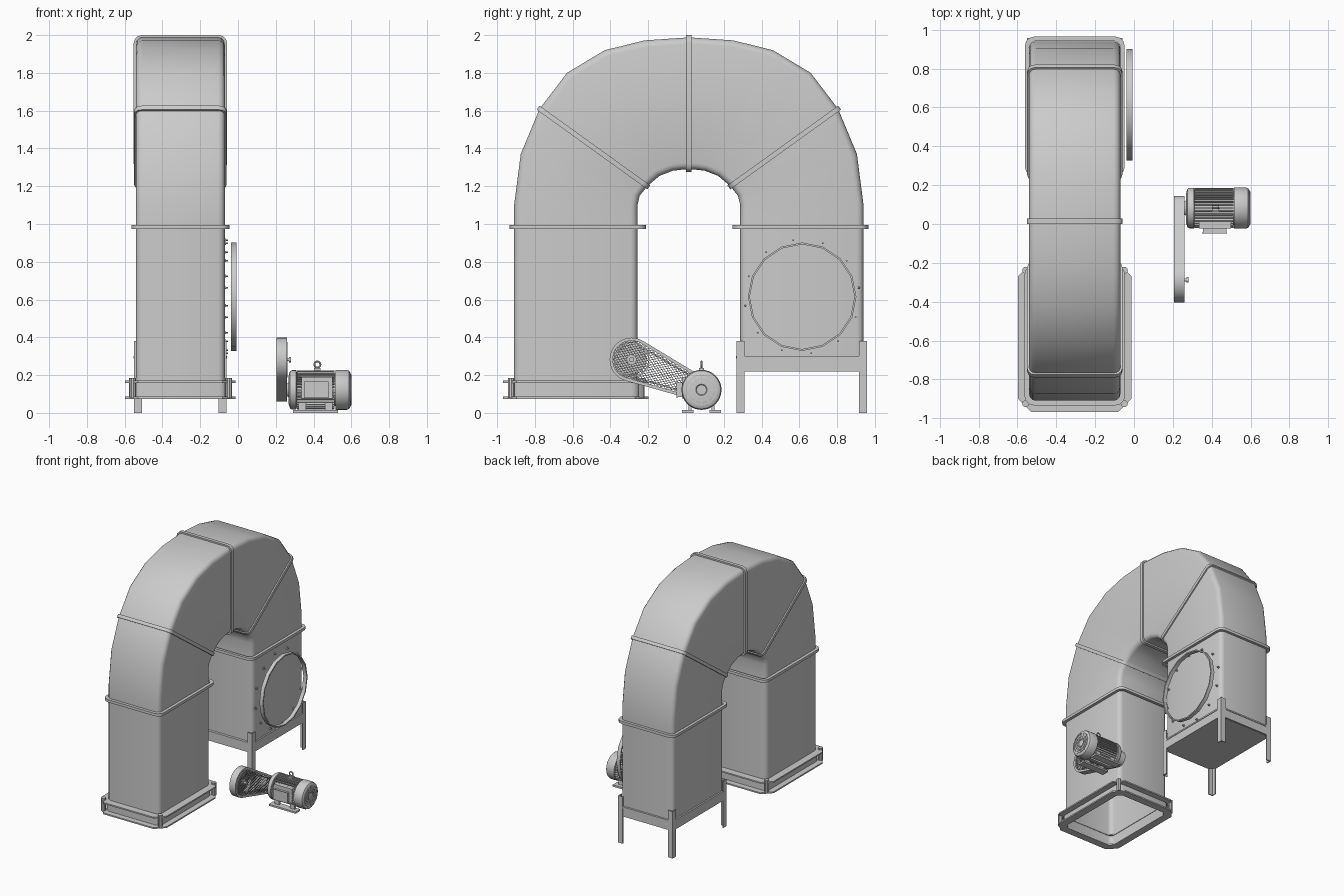
import bpy, bmesh, math
from mathutils import Vector as V
from mathutils.geometry import convex_hull_2d

if "Cube" in bpy.data.objects:
    bpy.data.objects.remove(bpy.data.objects["Cube"])

X0, X1, MID = -0.54, -0.07, 0.015       # duct sides and arch mirror plane


def finish(name, bm, smooth=True):
    bmesh.ops.recalc_face_normals(bm, faces=bm.faces)
    me = bpy.data.meshes.new(name)
    bm.to_mesh(me)
    bm.free()
    ob = bpy.data.objects.new(name, me)
    bpy.context.collection.objects.link(ob)
    if smooth:
        bpy.ops.object.select_all(action='DESELECT')
        ob.select_set(True)
        bpy.context.view_layer.objects.active = ob
        bpy.ops.object.shade_smooth_by_angle(angle=math.radians(32))
    return ob


def add_loft(bm, loops, wrap=False, caps=(False, False)):
    rows = [[bm.verts.new(p) for p in lp] for lp in loops]
    n = len(rows[0])
    pairs = list(zip(rows, rows[1:])) + ([(rows[-1], rows[0])] if wrap else [])
    for a, b in pairs:
        for i in range(n):
            j = (i + 1) % n
            bm.faces.new((a[i], a[j], b[j], b[i]))
    if caps[0]:
        bm.faces.new(rows[0])
    if caps[1]:
        bm.faces.new(rows[-1])


def loft(name, loops, **kw):
    bm = bmesh.new()
    add_loft(bm, loops, **kw)
    return finish(name, bm)


def add_box(bm, x0, x1, y0, y1, z0, z1):
    lo = [(x0, y0), (x1, y0), (x1, y1), (x0, y1)]
    add_loft(bm, [[V((x, y, z)) for x, y in lo] for z in (z0, z1)], caps=(True, True))


def boxes(name, items):
    bm = bmesh.new()
    for it in items:
        add_box(bm, *it)
    return finish(name, bm, False)


def circle(x, y, z, r, n):
    return [V((x, y + r * math.cos(math.tau * i / n), z + r * math.sin(math.tau * i / n))) for i in range(n)]


def lathe(name, profile, y, z, n=32, wrap=False):
    c = not wrap
    return loft(name, [circle(x, y, z, r, n) for x, r in profile], wrap=wrap, caps=(c, c))


def section(inner, outer, grow=0.0, shift=0.0, r=0.035, seg=3):
    """Rounded rectangle spanning inner to outer (y, z) points and the duct width."""
    a, b = V((0, *inner)), V((0, *outer))
    u = (b - a).normalized()
    nrm = V((0, -u.z, u.y))
    hu, hv = (b - a).length / 2 + grow, (X1 - X0) / 2 + grow
    c = (a + b) / 2 + V(((X0 + X1) / 2, 0, 0)) + nrm * shift
    r += grow * 0.6
    pts = []
    for k, (su, sv) in enumerate(((1, 1), (-1, 1), (-1, -1), (1, -1))):
        for i in range(seg + 1):
            t = math.pi / 2 * (k + i / seg)
            pts.append(c + u * (su * (hu - r) + r * math.cos(t)) + V((sv * (hv - r) + r * math.sin(t), 0, 0)))
    return pts


def band(name, inner, outer, grow, t, inset=0.0, seg=3):
    specs = ((-inset, -t / 2), (grow, -t / 2), (grow, t / 2), (-inset, t / 2))
    return loft(name, [section(inner, outer, g, s, seg=seg) for g, s in specs], wrap=True)


def flip(p):
    return (2 * MID - p[0], p[1])


# Arched duct: inner and outer bend points, mirrored over the crown
half = [((-.257, .985), (-.91, .985)), ((-.257, 1.10), (-.91, 1.10)), ((-.245, 1.15), (-.875, 1.37)),
        ((-.205, 1.20), (-.775, 1.61)), ((-.14, 1.255), (-.63, 1.80)), ((-.07, 1.282), (-.43, 1.92)),
        ((-.02, 1.288), (-.22, 1.972))]
crown = ((MID, 1.288), (MID, 1.988))
full = half + [crown] + [(flip(a), flip(b)) for a, b in reversed(half)]
loft("duct_arch", [section(a, b) for a, b in full])
loft("duct_front_leg", [section((-.257, z), (-.91, z)) for z in (.08, .985)])
loft("duct_rear_leg", [section((.287, z), (.94, z)) for z in (.22, .985)], caps=(True, False))

# Joint bands and leg flanges
band("crown_band", *crown, .012, .028)
band("front_joint_band", *half[3], .010, .026)
band("rear_joint_band", flip(half[3][0]), flip(half[3][1]), .010, .026)
band("front_leg_flange", (-.235, .985), (-.91, .985), .024, .022)
band("rear_leg_flange", (.268, .985), (.943, .985), .022, .022)

# Base of the open leg: two chamfered plates, collar and corner posts
for nm, z in (("base_plate_lower", .08), ("base_plate_upper", .165)):
    band(nm, (-.257, z), (-.91, z), .058, .011, .004, seg=1)
band("base_collar", (-.257, .122), (-.91, .122), .012, .085)
bm = bmesh.new()
for x in (-.558, -.05):
    for y in (-.925, -.238):
        add_loft(bm, [[V((x + .018 * math.cos(math.tau * i / 10), y + .018 * math.sin(math.tau * i / 10), z))
                       for i in range(10)] for z in (.08, .185)], caps=(True, True))
finish("base_corner_posts", bm)

# Stand with angle-iron legs and cross rails
xa, xb, ya, yb, w, t = -.551, -.06, .268, .957, .042, .008
items = []
for x, sx in ((xa, 1), (xb, -1)):
    for y, sy in ((ya, 1), (yb, -1)):
        items.append((*sorted((x, x + sx * w)), *sorted((y, y + sy * t)), 0, .38))
        items.append((*sorted((x, x + sx * t)), *sorted((y, y + sy * w)), 0, .38))
boxes("stand_legs", items)
e = .003
rails = []
for z0, z1, o in ((.22, .30, e), (.288, .30, -.002)):
    rails += [(xa + o, xa + .012, ya + w, yb - w, z0, z1), (xb - .012, xb - o, ya + w, yb - w, z0, z1),
              (xa + w, xb - w, ya + o, ya + .02, z0, z1), (xa + w, xb - w, yb - .014, yb - o, z0, z1)]
boxes("stand_rails", rails)

# Round inlet ring and its bolts
lathe("inlet_ring", [(-.038, .277), (-.038, .287), (-.007, .287), (-.007, .277)], .615, .615, 16, wrap=True)
bm = bmesh.new()
for i in range(12):
    a = math.tau * (i + .3) / 12
    y, z = .615 + .303 * math.cos(a), .615 + .303 * math.sin(a)
    add_loft(bm, [circle(x, y, z, r, 6) for x, r in ((-.072, .009), (-.063, .009), (-.063, .005), (-.054, .005))],
             caps=(True, True))
finish("inlet_bolts", bm)

# Electric motor: body, fins, end bell, fan cover
MY, MZ = .082, .122
lathe("motor_body", [(.29, .086), (.535, .086)], MY, MZ)
lathe("motor_end_bell", [(.255, .03), (.268, .04), (.268, .075), (.275, .098), (.285, .104), (.308, .104), (.312, .09)], MY, MZ)
lathe("motor_fan_cover", [(.515, .09), (.515, .106), (.575, .106), (.588, .101), (.596, .088), (.596, .03),
                          (.592, .026)], MY, MZ)
bm = bmesh.new()
for i in range(36):
    a = math.tau * i / 36
    d, s = V((0, math.cos(a), math.sin(a))), V((0, -math.sin(a), math.cos(a))) * .0025
    o = V((0, MY, MZ))
    add_loft(bm, [[V((x, 0, 0)) + o + d * .08 + s, V((x, 0, 0)) + o + d * .103 + s,
                   V((x, 0, 0)) + o + d * .103 - s, V((x, 0, 0)) + o + d * .08 - s] for x in (.312, .512)],
             caps=(True, True))
finish("motor_fins", bm, False)
bm = bmesh.new()
for r in (.035, .055, .075):
    add_loft(bm, [circle(x, MY, MZ, q, 32) for x, q in ((.594, r), (.6, r), (.6, r + .006), (.594, r + .006))], wrap=True)
for i in range(12):
    a = math.tau * i / 12
    d, s = V((0, math.cos(a), math.sin(a))), V((0, -math.sin(a), math.cos(a))) * .003
    add_loft(bm, [[V((x, MY, MZ)) + d * .03 + s, V((x, MY, MZ)) + d * .085 + s,
                   V((x, MY, MZ)) + d * .085 - s, V((x, MY, MZ)) + d * .03 - s] for x in (.594, .599)], caps=(True, True))
finish("fan_grille", bm)
boxes("motor_feet", [b for y0, y1, w0, w1 in ((-.02, .04, .012, .03), (.124, .184, .134, .152))
                     for b in ((.29, .53, y0, y1, 0, .014), (.32, .36, w0, w1, .014, .06), (.46, .50, w0, w1, .014, .06))])
boxes("terminal_box", [(.355, .475, -.044, .01, .085, .16), (.35, .48, -.05, -.044, .08, .165),
                       (.335, .50, -.022, .02, .075, .19)])

# Lifting eye
boxes("lifting_eye_base", [(.402, .438, MY - .014, MY + .014, .215, .238)])
loops = []
for i in range(20):
    a = math.tau * i / 20
    d = V((math.cos(a), 0, math.sin(a)))
    loops.append([V((.42, MY, .256)) + d * (.016 + .005 * math.cos(b)) + V((0, .005 * math.sin(b), 0))
                  for b in (math.tau * k / 8 for k in range(8))])
loft("lifting_eye", loops, wrap=True)

# Belt guard: tapered rim around both pulleys
def hull(rb, rs, n=48):
    pts = [(cy + r * math.cos(math.tau * i / n), cz + r * math.sin(math.tau * i / n))
           for cy, cz, r in ((-.288, .282, rb), (MY, MZ, rs)) for i in range(n)]
    return [V(pts[i]) for i in convex_hull_2d(pts)]


def outline_ring(name, big, small, width, x0, x1):
    o = hull(big, small)
    inn = hull(big - width, small - width)
    def at(lp, x):
        return [V((x, p.x, p.y)) for p in lp]
    loft(name, [at(inn, x0), at(o, x0), at(o, x1), at(inn, x1)], wrap=True)


outline_ring("belt_guard_rim", .116, .062, .004, .206, .258)
outline_ring("belt_guard_front_lip", .116, .062, .016, .255, .259)
outline_ring("belt_guard_back_lip", .116, .062, .016, .205, .209)
outline_ring("drive_belt", .088, .04, .008, .222, .243)
lathe("large_pulley", [(.222, .025), (.222, .08), (.243, .08), (.243, .025)], -.288, .282, 32, wrap=True)
lathe("small_pulley", [(.222, .033), (.243, .033)], MY, MZ, 24)
lathe("pulley_shaft", [(.215, .026), (.256, .026), (.256, .008), (.270, .008), (.270, .014), (.280, .014)], -.288, .282, 20)
lathe("motor_shaft", [(.215, .014), (.262, .014)], MY, MZ, 16)
lathe("guard_eye_ring", [(.254, .088), (.254, .094), (.261, .094), (.261, .088)], -.288, .282, 36, wrap=True)

# Guard mesh: diagonal wires clipped to the guard outline
poly = hull(.108, .054)
bm = bmesh.new()
for ang in (math.radians(12), math.radians(-58)):
    d = V((math.cos(ang), math.sin(ang)))
    nv = V((-d.y, d.x))
    for k in range(-60, 61):
        off = k * .0125
        hits = []
        for p, q in zip(poly, poly[1:] + poly[:1]):
            a, b = p.dot(nv) - off, q.dot(nv) - off
            if a * b < 0:
                hits.append(p.lerp(q, a / (a - b)))
        if len(hits) == 2:
            h = nv * .0014
            quad = [hits[0] + h, hits[1] + h, hits[1] - h, hits[0] - h]
            for x in (.207, .2555):
                add_loft(bm, [[V((x + dx, p.x, p.y)) for p in quad] for dx in (0, .002)], caps=(True, True))
finish("belt_guard_mesh", bm, False)
